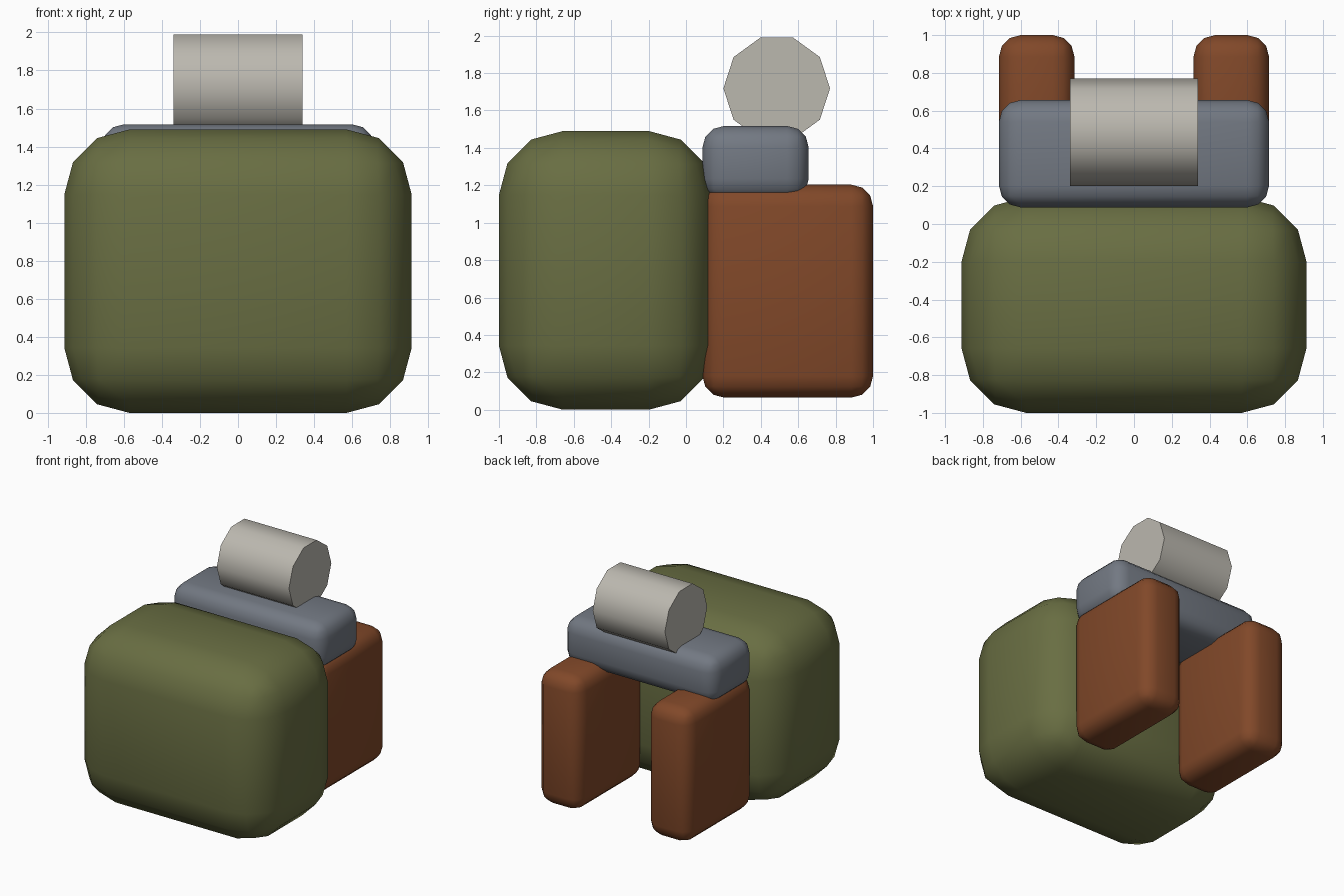
import bpy, math

if "Cube" in bpy.data.objects:
    bpy.data.objects.remove(bpy.data.objects["Cube"])


def finish(ob, name, color):
    ob.name = name
    mat = bpy.data.materials.new(name + "_mat")
    mat.diffuse_color = (*color, 1)
    mat.use_nodes = True
    mat.node_tree.nodes["Principled BSDF"].inputs["Base Color"].default_value = mat.diffuse_color
    ob.data.materials.append(mat)
    bpy.ops.object.shade_smooth_by_angle(angle=math.radians(40))
    return ob


def rounded_box(name, lo, hi, radius, color):
    center = [(a + b) / 2 for a, b in zip(lo, hi)]
    bpy.ops.mesh.primitive_cube_add(size=1, location=center)
    ob = bpy.context.object
    ob.scale = [b - a for a, b in zip(lo, hi)]
    bpy.ops.object.transform_apply(location=False, rotation=False, scale=True)
    bev = ob.modifiers.new("bevel", 'BEVEL')
    bev.width = radius
    bev.segments = 3
    bpy.ops.object.modifier_apply(modifier=bev.name)
    return finish(ob, name, color)


GREEN = (0.14, 0.155, 0.055)
BROWN = (0.22, 0.065, 0.022)
BLUE = (0.17, 0.19, 0.225)
GREY = (0.5, 0.48, 0.43)

# Large front body
rounded_box("main_body", (-0.913, -1.0, 0.0), (0.913, 0.143, 1.49), 0.342, GREEN)

# Pair of rear slabs
for side, x0, x1 in (("left", -0.715, -0.315), ("right", 0.315, 0.715)):
    rounded_box(side + "_rear_slab", (x0, 0.088, 0.065), (x1, 1.0, 1.203), 0.115, BROWN)

# Bar across the slabs
rounded_box("cross_bar", (-0.715, 0.088, 1.12), (0.715, 0.656, 1.517), 0.115, BLUE)

# Ten-sided roll lying along x
bpy.ops.mesh.primitive_cylinder_add(vertices=10, radius=0.285, depth=0.68,
                                    location=(0, 0.485, 1.718))
roll = bpy.context.object
roll.rotation_euler = (0, math.pi / 2, 0)
bpy.ops.object.transform_apply(location=False, rotation=True, scale=False)
finish(roll, "top_roll", GREY)
